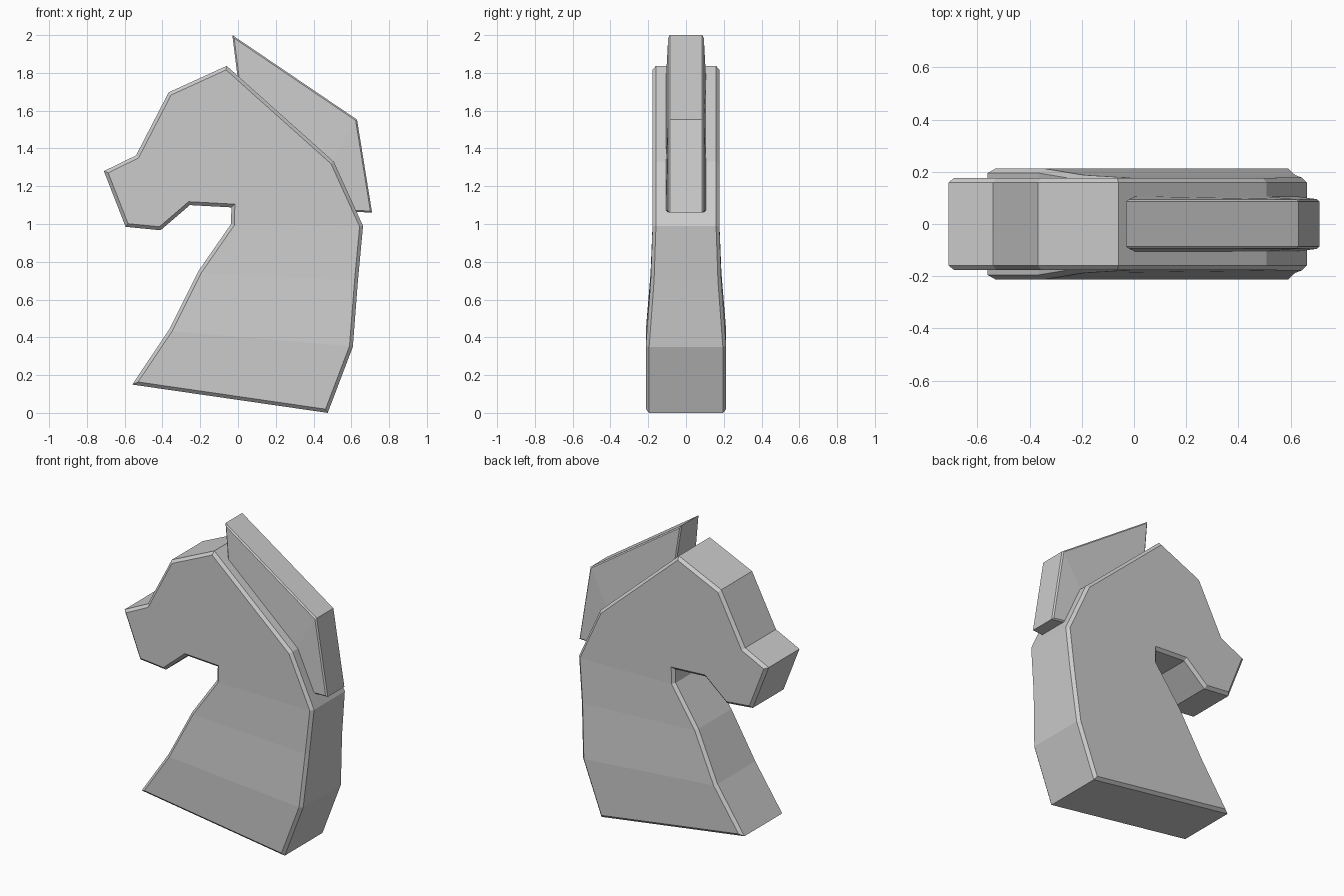
import bpy, bmesh

if "Cube" in bpy.data.objects:
    bpy.data.objects.remove(bpy.data.objects["Cube"])


def make_slab(name, outline, half_widths, side_faces, bevel, rim_only):
    """Mirror an XZ outline to both sides of y = 0, wall it in and chamfer it."""
    bm = bmesh.new()
    front = [bm.verts.new((x, -w, z)) for (x, z), w in zip(outline, half_widths)]
    back = [bm.verts.new((x, w, z)) for (x, z), w in zip(outline, half_widths)]
    sides = []
    for ids in side_faces:
        sides.append(bm.faces.new([front[i] for i in ids]))
        sides.append(bm.faces.new([back[i] for i in reversed(ids)]))
    n = len(outline)
    for i in range(n):
        j = (i + 1) % n
        bm.faces.new((front[j], front[i], back[i], back[j]))
    bmesh.ops.recalc_face_normals(bm, faces=bm.faces[:])
    side_set = set(sides)
    if rim_only:
        edges = [e for e in bm.edges
                 if sum(f in side_set for f in e.link_faces) == 1]
    else:
        edges = [e for e in bm.edges
                 if not all(f in side_set for f in e.link_faces)]
    bmesh.ops.bevel(bm, geom=edges, offset=bevel, segments=1,
                    profile=0.5, affect='EDGES', clamp_overlap=True)
    bmesh.ops.recalc_face_normals(bm, faces=bm.faces[:])
    mesh = bpy.data.meshes.new(name)
    bm.to_mesh(mesh)
    bm.free()
    obj = bpy.data.objects.new(name, mesh)
    bpy.context.collection.objects.link(obj)
    return obj


# Horse head and neck, going round from the front foot of the neck
body = [(-0.56, 0.15), (0.475, 0.0), (0.608, 0.35), (0.635, 0.70),
        (0.662, 0.99), (0.507, 1.33), (-0.06, 1.837), (-0.367, 1.697),
        (-0.54, 1.363), (-0.71, 1.28), (-0.595, 0.985), (-0.41, 0.967),
        (-0.255, 1.10), (-0.035, 1.088), (-0.037, 1.0), (-0.21, 0.75),
        (-0.365, 0.44)]
widths = [0.177] * len(body)
for i in (0, 1, 2, 16):
    widths[i] = 0.213
for i in (3, 15):
    widths[i] = 0.187
bands = [(0, 1, 2, 16), (16, 2, 3, 15), (15, 3, 4, 14), tuple(range(4, 15))]
make_slab("head_and_neck", body, widths, bands, 0.018, True)

# Mane, slightly flared where it meets the neck
mane = [(-0.03, 2.0), (0.0, 1.76), (0.49, 1.325), (0.615, 1.065),
        (0.71, 1.06), (0.63, 1.553)]
mane_widths = [0.094, 0.107, 0.107, 0.107, 0.094, 0.094]
make_slab("mane", mane, mane_widths, [(0, 1, 2, 5), (5, 2, 3, 4)], 0.008, True)
